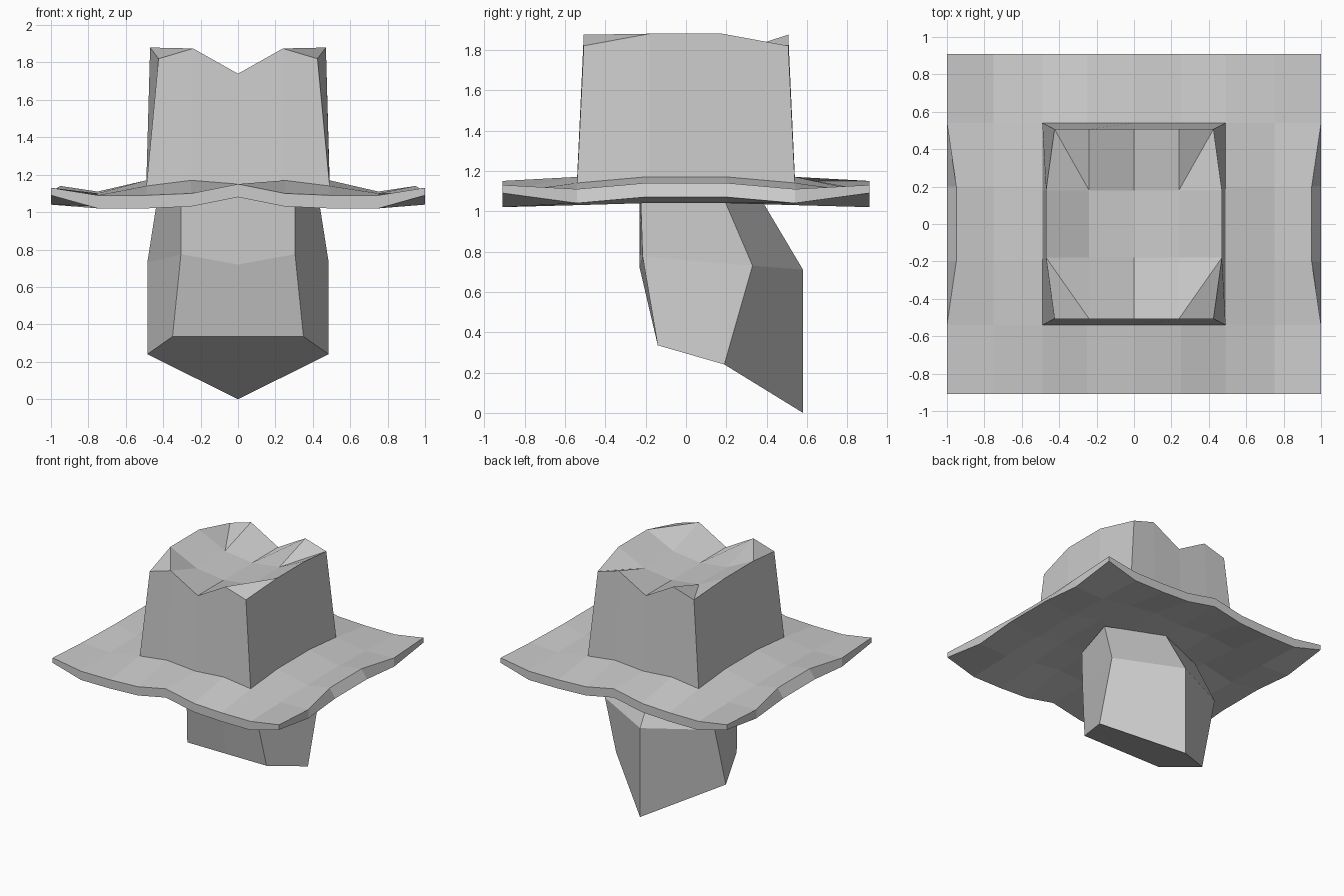
import bpy, bmesh

cube = bpy.data.objects.get("Cube")
if cube:
    bpy.data.objects.remove(cube)

GREY = (0.6, 0.6, 0.6, 1)
mat = bpy.data.materials.new("plain_grey")
mat.use_nodes = True
mat.diffuse_color = GREY
mat.node_tree.nodes["Principled BSDF"].inputs["Base Color"].default_value = GREY


def finish(name, bm):
    bmesh.ops.recalc_face_normals(bm, faces=bm.faces)
    mesh = bpy.data.meshes.new(name)
    bm.to_mesh(mesh)
    bm.free()
    mesh.materials.append(mat)
    obj = bpy.data.objects.new(name, mesh)
    bpy.context.collection.objects.link(obj)


def sheet(bm, cols, rows, point):
    """Grid of points; returns the vertex rows and its border loop."""
    v = [[bm.verts.new(point(i, j)) for i in range(cols)] for j in range(rows)]
    border = (v[0] + [r[-1] for r in v[1:-1]] + v[-1][::-1]
              + [r[0] for r in v[-2:0:-1]])
    return v, border


def quads(bm, v, ridges=()):
    for j in range(len(v) - 1):
        for i in range(len(v[0]) - 1):
            a, b, c, d = v[j][i], v[j][i + 1], v[j + 1][i + 1], v[j + 1][i]
            # ridges maps a cell to whether it folds along a-c
            if (i, j) in ridges:
                tris = [(a, b, c), (a, c, d)] if ridges[i, j] else [(a, b, d), (b, c, d)]
                for t in tris:
                    bm.faces.new(t)
            else:
                bm.faces.new((a, b, c, d))


def bridge(bm, low, high):
    for k in range(len(low)):
        n = (k + 1) % len(low)
        bm.faces.new((low[k], low[n], high[n], high[k]))


def sign(n):
    return (n > 0) - (n < 0)


# Wavy brim: heights by distance from the centre column, per row
BRIM_X = (0, .25, .49, .75, 1)
BRIM_Y = (.2, .54, .91)
BRIM_Z = ((1.15, 1.15, 1.17, 1.11, 1.14),
          (1.15, 1.17, 1.14, 1.10, 1.11),
          (1.15, 1.10, 1.09, 1.09, 1.13))
ROWS = (-3, -2, -1, 1, 2, 3)


def brim_point(i, j, under):
    c, r = i - 4, ROWS[j]
    col, row = abs(c), abs(r) - 1
    x, z = BRIM_X[col], BRIM_Z[row][col]
    if under:
        z -= .04 if (col, row) == (4, 2) else .07
    elif (col, row) == (4, 0):
        x = .95
    return sign(c) * x, sign(r) * BRIM_Y[row], z


bm = bmesh.new()
top, top_edge = sheet(bm, 9, 6, lambda i, j: brim_point(i, j, False))
low, low_edge = sheet(bm, 9, 6, lambda i, j: brim_point(i, j, True))
quads(bm, top)
quads(bm, low)
bridge(bm, low_edge, top_edge)
finish("hat_brim", bm)

# Pinched crown: dished top with a notch at front and back
TOP_Z = ((1.74, 1.77, 1.88), (1.74, 1.875, 1.82))


def crown_point(i, j, base):
    c, r = i - 2, (-2, -1, 1, 2)[j]
    col, row = abs(c), abs(r) - 1
    if base:
        x, y, z = BRIM_X[col], (.18, .54)[row], BRIM_Z[row][col] - .005
    else:
        x, y, z = (0, .24, .47)[col], (.18, .507)[row], TOP_Z[row][col]
        if col == 2 and row == 1:
            x = .425
    return sign(c) * x, sign(r) * y, z


bm = bmesh.new()
top, top_edge = sheet(bm, 5, 4, lambda i, j: crown_point(i, j, False))
low, low_edge = sheet(bm, 5, 4, lambda i, j: crown_point(i, j, True))
quads(bm, top, {(0, 0): False, (3, 0): True, (0, 2): False, (3, 2): True})
bridge(bm, low_edge, top_edge)
finish("hat_crown", bm)

# Head: front centre, front corner, side and back point of each ring
RINGS = (((0, -.14, .335), (.35, -.14, .335), (.485, .19, .24), (0, .58, 0)),
         ((0, -.23, .72), (.305, -.215, .775), (.485, .33, .73), (0, .58, .71)),
         ((0, -.23, 1.08), (.305, -.225, 1.08), (.43, .18, 1.08), (0, .36, 1.08)))
bm = bmesh.new()
loops = []
for front, corner, side, back in RINGS:
    mirrored = [(-p[0], p[1], p[2]) for p in (side, corner)]
    loops.append([bm.verts.new(p) for p in (front, corner, side, back, *mirrored)])
for a, b in zip(loops, loops[1:]):
    bridge(bm, a, b)
bm.faces.new(loops[0])
bm.faces.new(loops[-1])
finish("head", bm)
